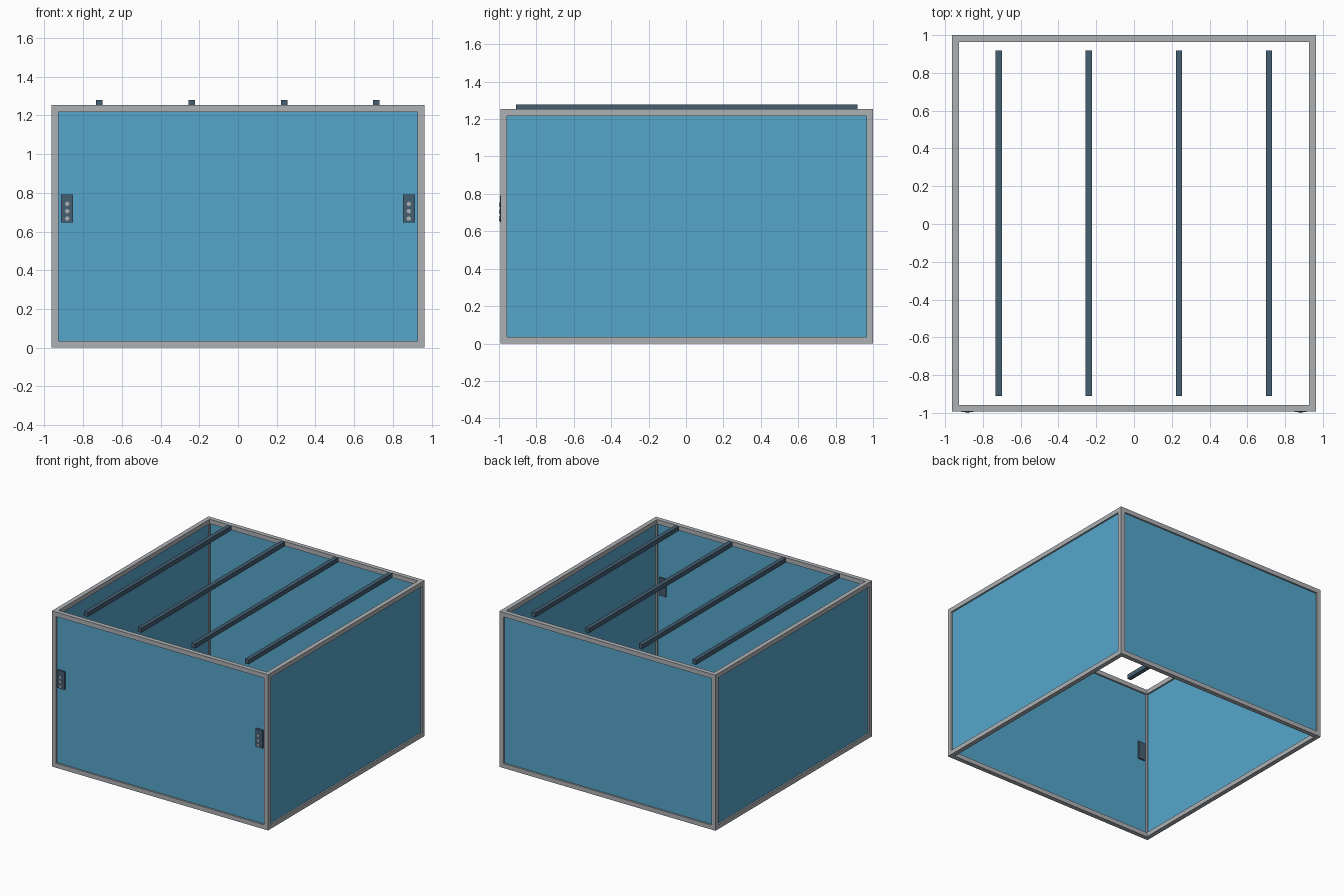
import bpy
from math import pi
from mathutils import Matrix
import bmesh

default = bpy.data.objects.get("Cube")
if default:
    bpy.data.objects.remove(default, do_unlink=True)


def material(name, rgb):
    m = bpy.data.materials.new(name)
    m.use_nodes = True
    colour = (*rgb, 1)
    m.diffuse_color = colour
    m.node_tree.nodes["Principled BSDF"].inputs["Base Color"].default_value = colour
    return m


frame_grey = material("frame grey", (0.42, 0.44, 0.46))
panel_blue = material("panel blue", (0.093, 0.38, 0.60))
dark_slate = material("dark slate", (0.06, 0.115, 0.17))


def finish(name, bm, mat):
    mesh = bpy.data.meshes.new(name)
    bm.to_mesh(mesh)
    bm.free()
    mesh.materials.append(mat)
    obj = bpy.data.objects.new(name, mesh)
    bpy.context.collection.objects.link(obj)
    return obj


def box(name, xs, ys, zs, mat):
    """Box spanning the given (low, high) range on each axis."""
    bm = bmesh.new()
    spans = (xs, ys, zs)
    size = Matrix.Diagonal([hi - lo for lo, hi in spans] + [1])
    centre = Matrix.Translation([(hi + lo) / 2 for lo, hi in spans])
    bmesh.ops.create_cube(bm, size=1, matrix=centre @ size)
    return finish(name, bm, mat)


BAR = 0.036
RECESS = 0.013
HALF = 0.963
FRONT, BACK, TOP = -0.993, 1.0, 1.253

x_bars = {"right": (-HALF, -HALF + BAR), "left": (HALF - BAR, HALF)}
y_bars = {"front": (FRONT, FRONT + BAR), "back": (BACK - BAR, BACK)}
z_bars = {"bottom": (0, BAR), "top": (TOP - BAR, TOP)}
x_inner = (-HALF + BAR, HALF - BAR)
y_inner = (FRONT + BAR, BACK - BAR)
z_inner = (BAR, TOP - BAR)


def thin(span):
    return (span[0] + RECESS, span[1] - RECESS)


# Corner posts
for side, xs in x_bars.items():
    for end, ys in y_bars.items():
        box(f"{end}_{side}_post", xs, ys, (0, TOP), frame_grey)

# Top and bottom rails
for level, zs in z_bars.items():
    for end, ys in y_bars.items():
        box(f"{level}_{end}_rail", x_inner, ys, zs, frame_grey)
    for side, xs in x_bars.items():
        box(f"{level}_{side}_rail", xs, y_inner, zs, frame_grey)

# Recessed wall panels
for end, ys in y_bars.items():
    box(f"{end}_panel", x_inner, thin(ys), z_inner, panel_blue)
for side, xs in x_bars.items():
    box(f"{side}_panel", thin(xs), y_inner, z_inner, panel_blue)

# Roof beams
for i in range(4):
    x = -0.716 + i * 0.477
    box(f"roof_beam_{i + 1}", (x - 0.0165, x + 0.0165), (-0.91, 0.918),
        (1.243, 1.279), dark_slate)

# Control plates with three round buttons each
for side, x in (("right", -0.882), ("left", 0.882)):
    box(f"{side}_control_plate", (x - 0.031, x + 0.031),
        (FRONT - 0.001, FRONT + BAR - 0.001), (0.647, 0.791), dark_slate)
    for i in range(3):
        bm = bmesh.new()
        place = Matrix.Translation((x, -0.996, 0.667 + i * 0.038))
        bmesh.ops.create_cone(bm, cap_ends=True, segments=16, radius1=0.011,
                              radius2=0.011, depth=0.008,
                              matrix=place @ Matrix.Rotation(pi / 2, 4, "X"))
        finish(f"{side}_button_{i + 1}", bm, frame_grey)
